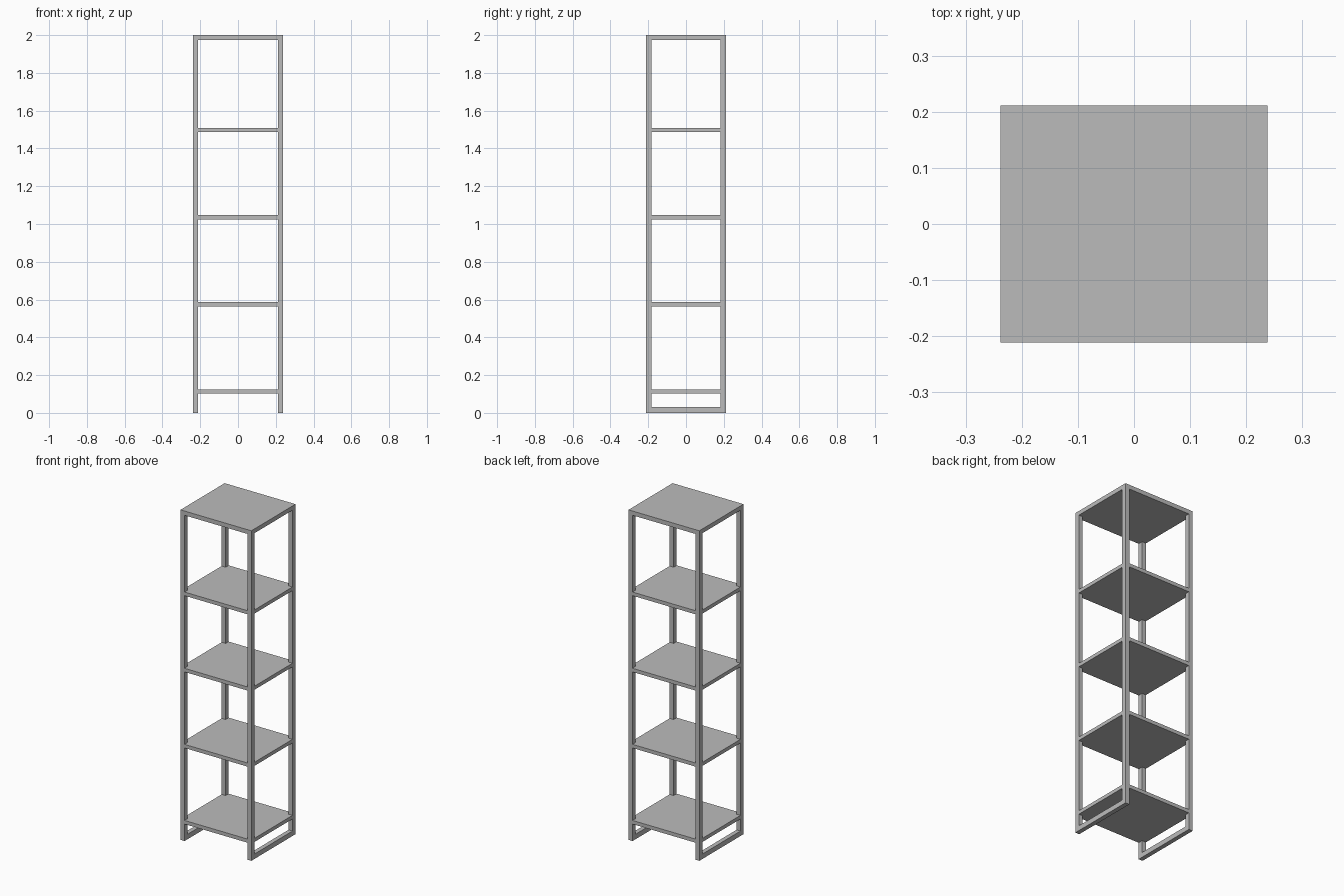
import bpy
import bmesh

cube = bpy.data.objects.get("Cube")
if cube:
    bpy.data.objects.remove(cube, do_unlink=True)

HX, HY = 0.2375, 0.2115        # half footprint
PX, PY = 0.027, 0.029          # post section
TOP_T, SHELF_T, FOOT_T = 0.026, 0.022, 0.03
SHELF_Z = {"bottom": 0.103, "lower": 0.564, "middle": 1.025, "upper": 1.487}

grey = bpy.data.materials.new("grey metal")
grey.use_nodes = True
colour = (0.5, 0.5, 0.5, 1)
grey.diffuse_color = colour
grey.node_tree.nodes["Principled BSDF"].inputs["Base Color"].default_value = colour


def prism(name, outline, z0, z1):
    """Extrude a flat outline from z0 up to z1."""
    bm = bmesh.new()
    face = bm.faces.new([bm.verts.new((x, y, z0)) for x, y in outline])
    top = bmesh.ops.extrude_face_region(bm, geom=[face])["geom"]
    moved = [v for v in top if isinstance(v, bmesh.types.BMVert)]
    bmesh.ops.translate(bm, verts=moved, vec=(0, 0, z1 - z0))
    bmesh.ops.recalc_face_normals(bm, faces=bm.faces)
    mesh = bpy.data.meshes.new(name)
    bm.to_mesh(mesh)
    bm.free()
    mesh.materials.append(grey)
    obj = bpy.data.objects.new(name, mesh)
    bpy.context.collection.objects.link(obj)


def rect(x0, x1, y0, y1):
    return [(x0, y0), (x1, y0), (x1, y1), (x0, y1)]


# Top panel
prism("top_panel", rect(-HX, HX, -HY, HY), 2 - TOP_T, 2)

# Posts and the foot rails joining them front to back
for side, sx in (("left", 1), ("right", -1)):
    x0, x1 = sorted((sx * HX, sx * (HX - PX)))
    for end, sy in (("front", -1), ("back", 1)):
        y0, y1 = sorted((sy * HY, sy * (HY - PY)))
        prism(f"{end}_{side}_post", rect(x0, x1, y0, y1), 0, 2 - TOP_T)
    prism(f"{side}_foot_rail", rect(x0, x1, PY - HY, HY - PY), 0, FOOT_T)

# Shelves, notched at the corners around the posts
ix, iy = HX - PX, HY - PY
quarter = [(HX, iy), (ix, iy), (ix, HY)]
notched = quarter + [(-x, y) for x, y in reversed(quarter)]
notched += [(-x, -y) for x, y in notched]
for name, z in SHELF_Z.items():
    prism(f"{name}_shelf", notched, z, z + SHELF_T)
